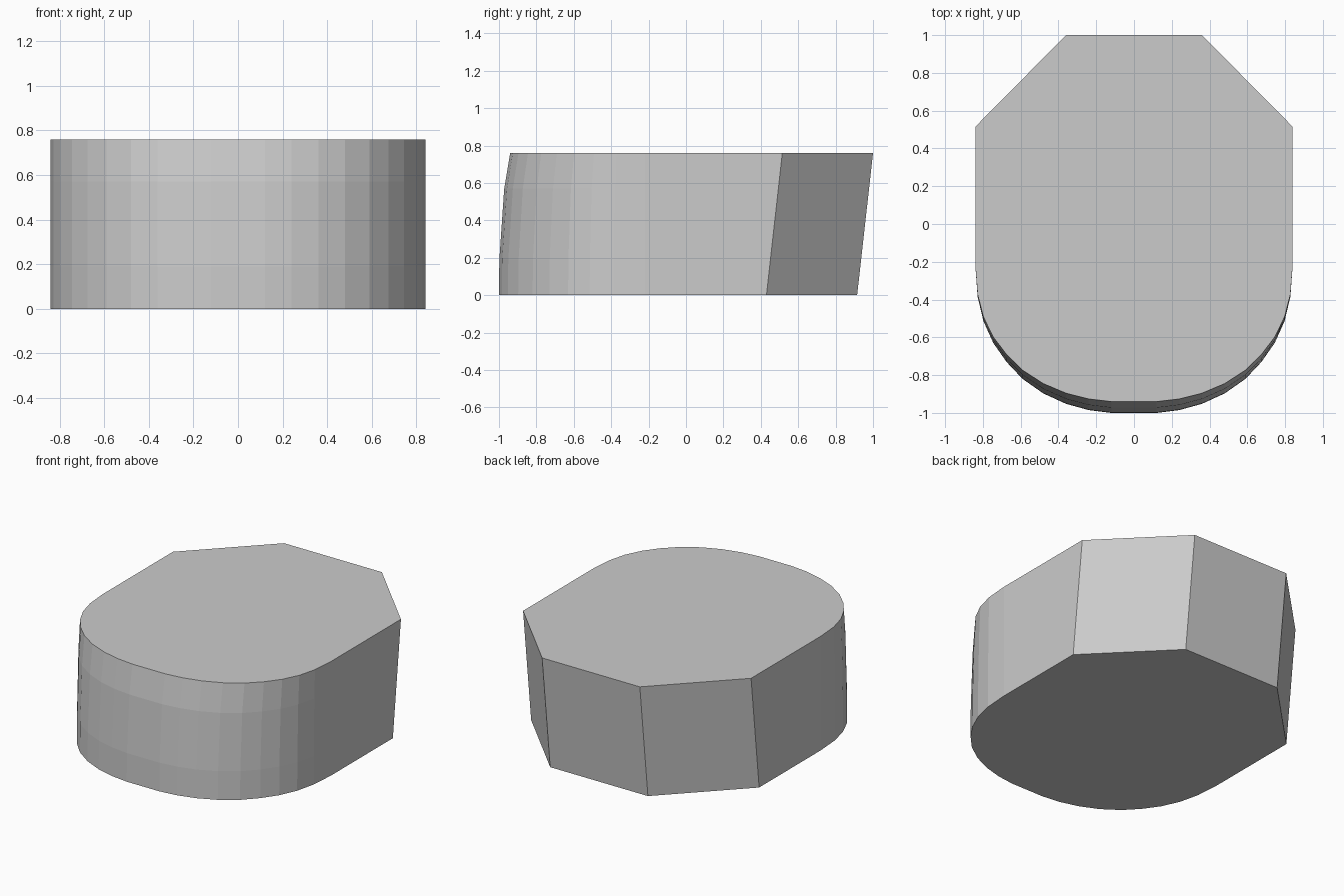
import bpy
import bmesh

if "Cube" in bpy.data.objects:
    bpy.data.objects.remove(bpy.data.objects["Cube"])

HEIGHT = 0.76
CURVE_Y = -0.22          # where the straight sides turn into the rounded front

# right half of the rounded front at the base
FRONT = [(0.12, -1.0), (0.24, -0.985), (0.36, -0.952), (0.48, -0.897), (0.59, -0.82),
         (0.675, -0.73), (0.745, -0.63), (0.797, -0.515), (0.828, -0.385), (0.84, CURVE_Y)]

# height and front depth of each level
LEVELS = [(0.0, -1.0), (0.19, -0.998), (0.57, -0.972), (HEIGHT, -0.94)]


def outline(z, front_y):
    """Closed ring: curved front, straight sides, chamfered leaning back."""
    scale = (front_y - CURVE_Y) / (-1.0 - CURVE_Y)
    lean = 0.085 * z / HEIGHT
    half = [(x, CURVE_Y + (y - CURVE_Y) * scale) for x, y in FRONT]
    half += [(0.84, 0.43 + lean), (0.36, 0.915 + lean)]
    half += [(-x, y) for x, y in reversed(half)]
    return [(x, y, z) for x, y in half]


# solid block lofted through the levels
bm = bmesh.new()
rings = [[bm.verts.new(p) for p in outline(z, f)] for z, f in LEVELS]
count = len(rings[0])
for low, high in zip(rings, rings[1:]):
    for i in range(count):
        j = (i + 1) % count
        bm.faces.new((low[i], low[j], high[j], high[i]))
bm.faces.new(list(reversed(rings[0])))
bm.faces.new(rings[-1])
bmesh.ops.recalc_face_normals(bm, faces=bm.faces)

mesh = bpy.data.meshes.new("rounded_block")
bm.to_mesh(mesh)
bm.free()
bpy.context.collection.objects.link(bpy.data.objects.new("rounded_block", mesh))
